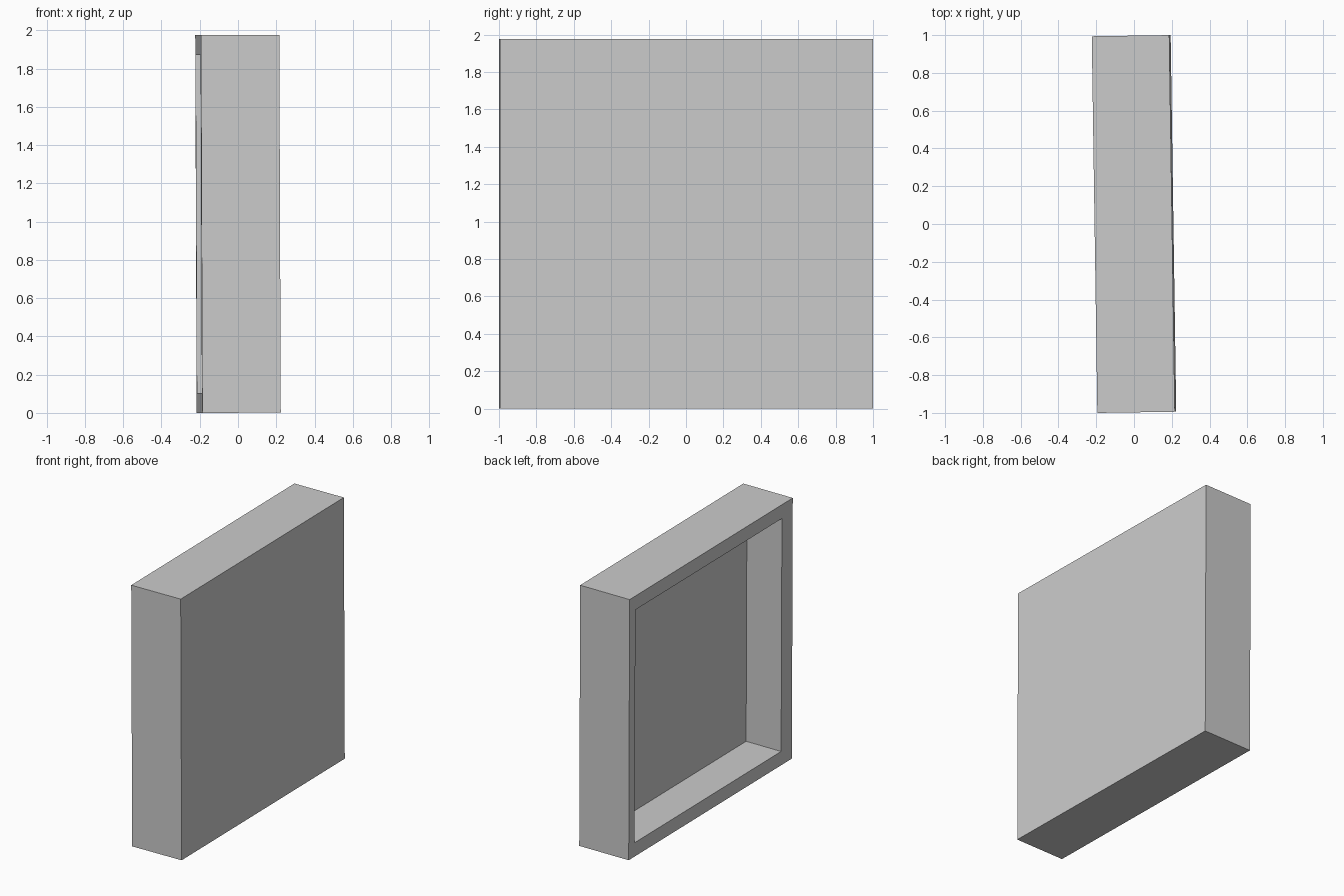
import bpy, bmesh
from math import radians
from mathutils import Matrix, Vector

if "Cube" in bpy.data.objects:
    bpy.data.objects.remove(bpy.data.objects["Cube"])

W, D, H = 0.41, 1.994, 1.975      # thickness (x), width (y), height (z)
bm = bmesh.new()


def ring(x, y0, y1, z0, z1):
    """Rectangle of vertices in a plane of constant x."""
    return [bm.verts.new((x, y, z)) for y, z in
            ((y0, z0), (y1, z0), (y1, z1), (y0, z1))]


# Closed panel, outer walls, rim, recess walls and recess floor
outer = (-D / 2, D / 2, 0, H)
inner = (-0.865, 0.925, 0.105, 1.87)
rings = [ring(W / 2, *outer), ring(-W / 2, *outer),
         ring(-W / 2, *inner), ring(-W / 2 + 0.29, *inner)]
bm.faces.new(rings[0])
bm.faces.new(rings[-1])
for a, b in zip(rings, rings[1:]):
    for i in range(4):
        j = (i + 1) % 4
        bm.faces.new((a[i], a[j], b[j], b[i]))
bmesh.ops.recalc_face_normals(bm, faces=bm.faces)

# Slight turn and lean of the whole tray, then stand it on the ground
pivot = Matrix.Translation((0, 0, H / 2))
turn = Matrix.Rotation(radians(0.85), 4, 'Z') @ Matrix.Rotation(radians(-0.22), 4, 'Y')
bm.transform(pivot @ turn @ pivot.inverted())
bm.transform(Matrix.Translation(Vector((0, 0, -min(v.co.z for v in bm.verts)))))

mesh = bpy.data.meshes.new("recessed_box")
bm.to_mesh(mesh)
bm.free()
bpy.context.collection.objects.link(bpy.data.objects.new("recessed_box", mesh))
